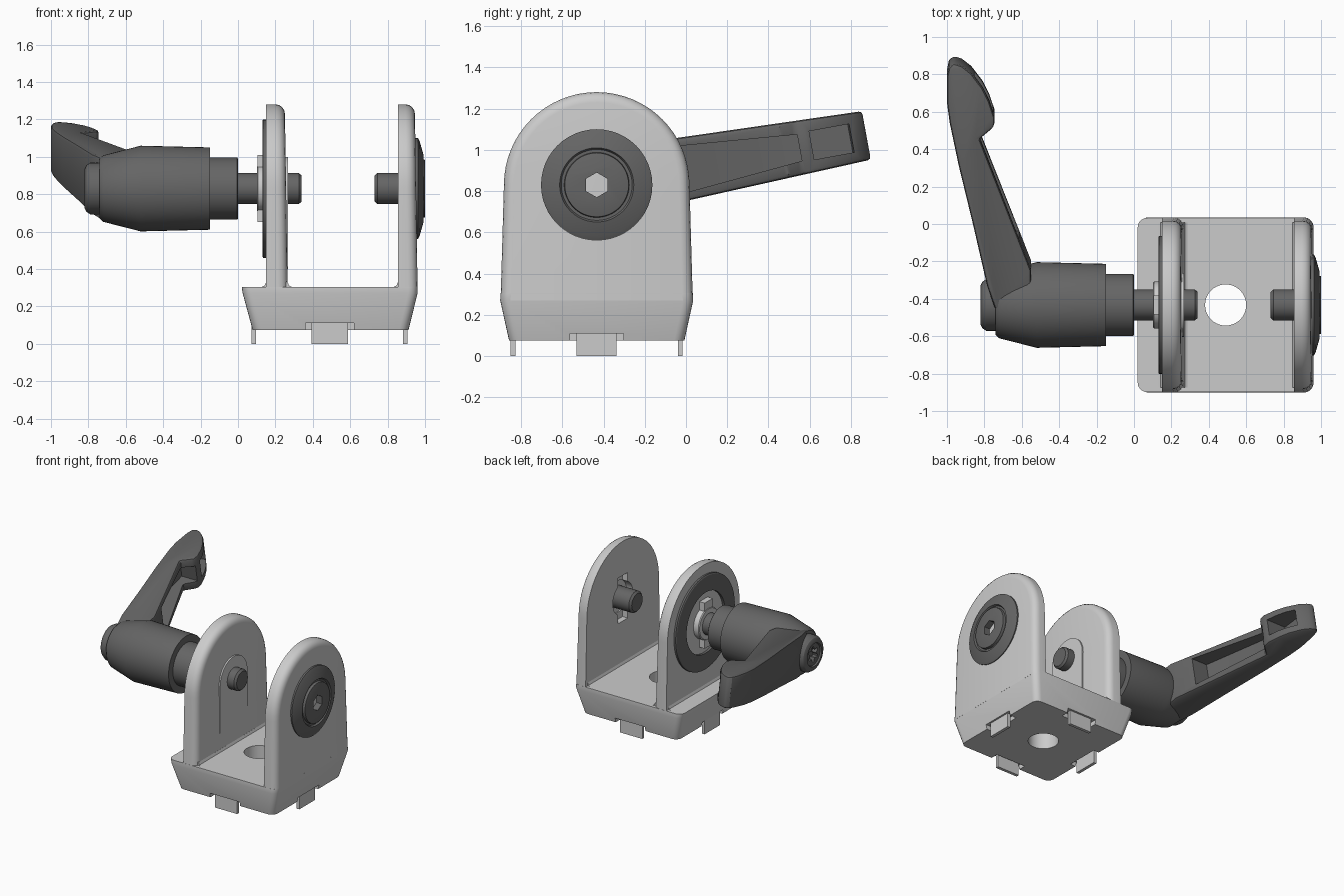
import bpy, bmesh
from math import sin, cos, pi, radians

if "Cube" in bpy.data.objects:
    bpy.data.objects.remove(bpy.data.objects["Cube"])

YC, ZC = -0.433, 0.83            # pivot axis, parallel to x
XC = 0.49                        # bracket centre
TILT = radians(10.4)             # lever tilt about the pivot

dark = bpy.data.materials.new("dark_grey")
dark.diffuse_color = (0.13, 0.13, 0.13, 1)
dark.use_nodes = True
dark.node_tree.nodes["Principled BSDF"].inputs["Base Color"].default_value = dark.diffuse_color


def loft(name, rings, mat=None, wrap=False):
    """Skin equal-length point rings; cap the ends, or wrap round to the first ring."""
    bm = bmesh.new()
    vs = [[bm.verts.new(p) for p in r] for r in rings]
    n = len(vs[0])
    pairs = list(zip(vs, vs[1:])) + ([(vs[-1], vs[0])] if wrap else [])
    for a, b in pairs:
        for i in range(n):
            j = (i + 1) % n
            bm.faces.new((a[i], a[j], b[j], b[i]))
    if not wrap:
        bm.faces.new(vs[0])
        bm.faces.new(vs[-1])
    bmesh.ops.recalc_face_normals(bm, faces=bm.faces)
    me = bpy.data.meshes.new(name)
    bm.to_mesh(me)
    bm.free()
    ob = bpy.data.objects.new(name, me)
    bpy.context.collection.objects.link(ob)
    if mat:
        me.materials.append(mat)
    return ob


def circle(x, r, n=48):
    return [(x, YC + r * sin(2 * pi * i / n), ZC + r * cos(2 * pi * i / n)) for i in range(n)]


def lathe(name, prof, mat=None, n=48, wrap=False):
    return loft(name, [circle(x, r, n) for x, r in prof], mat, wrap)


def box(name, x0, x1, y0, y1, z0, z1, mat=None):
    q = [(x0, y0), (x1, y0), (x1, y1), (x0, y1)]
    return loft(name, [[(x, y, z) for x, y in q] for z in (z0, z1)], mat)


def apply_mods(ob):
    dg = bpy.context.evaluated_depsgraph_get()
    ob.data = bpy.data.meshes.new_from_object(ob.evaluated_get(dg))
    ob.modifiers.clear()


def bevel(ob, w, seg=2, angle=40):
    m = ob.modifiers.new("bevel", 'BEVEL')
    m.width, m.segments, m.angle_limit = w, seg, radians(angle)
    apply_mods(ob)


def cut(ob, *cutters):
    for c in cutters:
        m = ob.modifiers.new("cut", 'BOOLEAN')
        m.object, m.operation, m.solver = c, 'DIFFERENCE', 'EXACT'
        apply_mods(ob)
        bpy.data.objects.remove(c)


# Bracket base: tapered block with rounded corners
def round_rect(x0, x1, h, z, r=0.05):
    pts = []
    for cx, cy, a0 in ((x1 - r, h - r, 0), (x0 + r, h - r, 90), (x0 + r, r - h, 180), (x1 - r, r - h, 270)):
        for k in range(6):
            a = radians(a0 + 18 * k)
            pts.append((cx + r * cos(a), YC + cy + r * sin(a), z))
    return pts


base = loft("base", [round_rect(0.078, 0.912, 0.425, 0.075), round_rect(0.025, 0.96, 0.468, 0.27),
                     round_rect(0.02, 0.96, 0.466, 0.305)])
hole = loft("hole_cutter", [[(XC + 0.11 * cos(2 * pi * i / 40), YC + 0.11 * sin(2 * pi * i / 40), z)
                             for i in range(40)] for z in (0, 0.5)])
cut(base, hole)

# Locating tabs and their notches on all four sides
for s in (-1, 1):
    xe, ye = XC + s * 0.405, YC + s * 0.405
    cut(base, box("notch_x", xe - 0.04, xe + 0.04, YC - 0.13, YC + 0.13, 0.0, 0.11),
        box("notch_y", XC - 0.13, XC + 0.13, ye - 0.04, ye + 0.04, 0.0, 0.11))
    box("side_tab", xe - 0.012, xe + 0.012, YC - 0.097, YC + 0.097, 0.0, 0.115)
    box("end_tab", XC - 0.097, XC + 0.097, ye - 0.012, ye + 0.012, 0.0, 0.115)


# Upright cheeks: arched plates with a rounded outer rim
def arch(x, w, r, z0, draft=0.0, n=32):
    pts = [(YC + w, z0)]
    pts += [(YC + r * cos(pi * i / n), ZC + r * sin(pi * i / n)) for i in range(n + 1)]
    pts += [(YC - w, z0)]
    return [(x - draft * (z - 0.3), y, z) for y, z in pts]


def cheek(name, x0, x1, b=0.05):
    rings = [arch(x0, 0.466, 0.45, 0.27)]
    for a in (0, 22.5, 45, 67.5, 90):
        a = radians(a)
        i = b * (1 - cos(a))
        rings.append(arch(x1 - b + b * sin(a), 0.466 - i, 0.45 - i, 0.27, 0.015))
    return loft(name, rings)


left_cheek = cheek("left_cheek", 0.15, 0.265)
right_cheek = cheek("right_cheek", 0.855, 0.96)
loft("inner_pad", [arch(x, 0.17, 0.17, 0.4) for x in (0.2, 0.267)])
cut(right_cheek, lathe("round_recess", [(0.8, 0.125), (0.91, 0.125)]),
    box("slot_recess", 0.8, 0.9, YC - 0.06, YC + 0.06, ZC - 0.18, ZC + 0.18))

# Small fillets where the cheeks meet the floor
for x, d in ((0.15, -1), (0.265, 1), (0.855, -1)):
    tri = [(x - 0.01 * d, 0.3), (x + 0.025 * d, 0.303), (x + 0.008 * d, 0.311), (x, 0.33), (x - 0.01 * d, 0.33)]
    loft("fillet", [[(px, y, z) for px, z in tri] for y in (YC - 0.44, YC + 0.44)])

# Right fixing: dished washer and hex socket screw
cap = lathe("right_screw_cap", [(0.93, 0.27), (0.962, 0.27), (0.972, 0.25), (0.992, 0.18), (0.978, 0.172),
                                (0.978, 0.158), (0.998, 0.155), (1.0, 0.15)], dark)
cut(cap, lathe("hex_cutter", [(0.95, 0.06), (1.1, 0.06)], n=6))
lathe("right_bolt", [(0.73, 0.068), (0.745, 0.083), (0.94, 0.083)], dark)

# Left fixing: friction ring, keyed washer and threaded stud
lathe("friction_ring", [(0.155, 0.37), (0.135, 0.37), (0.13, 0.362), (0.13, 0.24), (0.155, 0.24)], dark, wrap=True)
lathe("key_washer", [(0.16, 0.125), (0.108, 0.125), (0.102, 0.118)])
box("key_bar", 0.105, 0.16, YC - 0.05, YC + 0.05, ZC - 0.18, ZC + 0.18)
lathe("stud", [(-0.02, 0.083), (0.325, 0.083), (0.34, 0.07)], dark)

# Lever hub
lathe("lever_hub", [(0.0, 0.16), (-0.005, 0.166), (-0.15, 0.166), (-0.15, 0.22), (-0.52, 0.229),
                    (-0.72, 0.178), (-0.74, 0.16)], dark)
button = lathe("hub_button", [(-0.7, 0.138), (-0.79, 0.138), (-0.81, 0.125), (-0.82, 0.105), (-0.82, 0.09),
                              (-0.808, 0.085)], dark)
star = [[(x, YC + (0.05 + 0.013 * cos(6 * a)) * sin(a), ZC + (0.05 + 0.013 * cos(6 * a)) * cos(a))
         for a in [2 * pi * i / 36 for i in range(36)]] for x in (-0.77, -0.9)]
cut(button, loft("star_cutter", star))


# Lever arm: side profile (x, distance along arm) given a tapering width, tilted about the pivot
def lever(name, prof, half, mat=None):
    def place(x, u, v):
        return (x, YC + u * cos(TILT) - v * sin(TILT), ZC + u * sin(TILT) + v * cos(TILT))
    return loft(name, [[place(x, u, s * half(u)) for x, u in prof] for s in (-1, 1)], mat)


arm = lever("lever_arm", [(-0.55, 0), (-0.55, 0.215), (-0.825, 0.925), (-0.748, 0.99), (-0.745, 1.04),
                          (-0.775, 1.13), (-0.81, 1.2), (-0.87, 1.28), (-0.92, 1.32), (-0.965, 1.335),
                          (-0.99, 1.31), (-1.0, 1.26), (-1.0, 1.12), (-0.985, 1.01), (-0.937, 0.78),
                          (-0.86, 0.46), (-0.785, 0.13), (-0.74, 0)],
            lambda u: 0.17 - 0.038 * u, dark)
bevel(arm, 0.018)
cut(arm, lever("long_pocket", [(-0.75, 0.38), (-0.885, 0.86), (-0.885, 1.0), (-0.6, 1.0), (-0.5, 0.38)],
               lambda u: 0.15 - 0.085 * u),
    lever("tip_pocket", [(-0.92, 1.06), (-0.93, 1.25), (-0.6, 1.28), (-0.6, 1.06)],
          lambda u: 0.07))

# Smooth shading with sharp edges kept
bpy.ops.object.select_all(action='DESELECT')
for ob in bpy.context.scene.objects:
    ob.select_set(True)
bpy.context.view_layer.objects.active = arm
bpy.ops.object.shade_smooth_by_angle(angle=radians(30))
